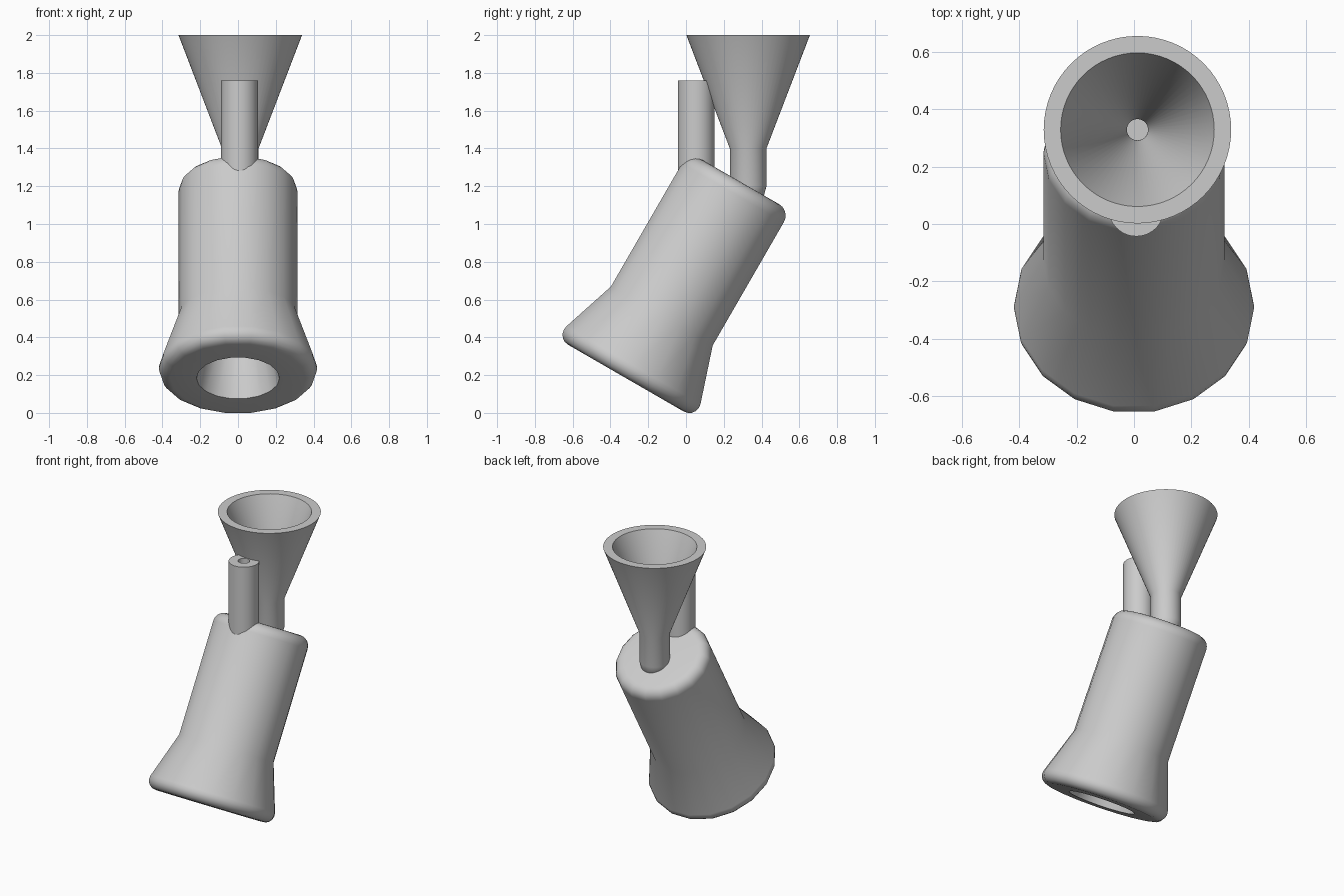
import bpy, bmesh, math
from mathutils import Matrix, Vector

if "Cube" in bpy.data.objects:
    bpy.data.objects.remove(bpy.data.objects["Cube"])

grey = bpy.data.materials.new("plain grey")
grey.diffuse_color = (0.6, 0.6, 0.6, 1)
grey.use_nodes = True
grey.node_tree.nodes["Principled BSDF"].inputs["Base Color"].default_value = grey.diffuse_color


def lathe(name, profile, sides, matrix):
    """Revolve a closed (radius, height) loop; radius 0 points become poles."""
    bm = bmesh.new()
    rings = []
    for r, h in profile:
        if r == 0:
            rings.append([bm.verts.new((0, 0, h))] * sides)
        else:
            rings.append([bm.verts.new((r * math.cos(a), r * math.sin(a), h))
                          for a in (2 * math.pi * i / sides for i in range(sides))])
    for k in range(len(rings)):
        a, b = rings[k], rings[(k + 1) % len(rings)]
        for i in range(sides):
            j = (i + 1) % sides
            corners = list(dict.fromkeys((a[i], a[j], b[j], b[i])))
            if len(corners) > 2:
                bm.faces.new(corners)
    bmesh.ops.recalc_face_normals(bm, faces=bm.faces)
    bm.transform(matrix)
    mesh = bpy.data.meshes.new(name)
    bm.to_mesh(mesh)
    bm.free()
    mesh.materials.append(grey)
    obj = bpy.data.objects.new(name, mesh)
    bpy.context.collection.objects.link(obj)
    return obj


def fillet(prev, corner, nxt, radius, steps=5):
    """Points of a rounded corner."""
    p, c, n = Vector(prev), Vector(corner), Vector(nxt)
    d1, d2 = (p - c).normalized(), (n - c).normalized()
    half = d1.angle(d2) / 2
    centre = c + (d1 + d2).normalized() * radius / math.sin(half)
    s = c + d1 * radius / math.tan(half) - centre
    e = c + d2 * radius / math.tan(half) - centre
    sweep = math.pi - 2 * half
    points = []
    for i in range(steps + 1):
        t = i / steps
        v = (s * math.sin((1 - t) * sweep) + e * math.sin(t * sweep)) / math.sin(sweep)
        points.append(tuple(centre + v))
    return points


def smooth(obj):
    bpy.ops.object.select_all(action='DESELECT')
    obj.select_set(True)
    bpy.context.view_layer.objects.active = obj
    bpy.ops.object.shade_smooth_by_angle(angle=math.radians(30))


# Leaning flared body with a hollow open at the base
inner, foot, waist, top = (0.22, 0), (0.443, 0), (0.316, 0.38), (0.316, 1.203)
profile = [inner]
profile += fillet(inner, foot, waist, 0.06)
profile += [waist]
profile += fillet(waist, top, (0, 1.203), 0.07)
profile += [(0, 1.203), (0, 1.0), (0.14, 1.0), (0.14, 0.38)]
lean = Matrix.Translation((0, -0.318, 0.184)) @ Matrix.Rotation(math.radians(-30), 4, 'X')
body = lathe("body", profile, 18, lean)

# Upright funnel with a neck sunk into the body
FUNNEL, TUBE = (0.012, 0.329, 0), (0.008, 0.054, 0)
funnel = lathe("funnel", [
    (0.037, 1.105), (0.06, 1.12), (0.084, 1.152), (0.097, 1.2), (0.097, 1.4),
    (0.327, 2.0), (0.268, 2.0), (0.037, 1.4)], 64, Matrix.Translation(FUNNEL))

# Upright vent tube
tube = lathe("vent_tube", [(0.037, 1.18), (0.097, 1.18), (0.097, 1.76), (0.037, 1.76)],
             64, Matrix.Translation(TUBE))

# Bores that carry on into the body
for label, place in (("funnel", FUNNEL), ("tube", TUBE)):
    cutter = lathe(label + "_bore_cutter",
                   [(0, 0.95), (0.037, 0.95), (0.037, 1.5), (0, 1.5)], 32,
                   Matrix.Translation(place))
    cutter.hide_render = True
    cutter.hide_set(True)
    cut = body.modifiers.new(label + " bore", 'BOOLEAN')
    cut.operation, cut.object, cut.solver = 'DIFFERENCE', cutter, 'EXACT'

for part in (body, funnel, tube):
    smooth(part)
